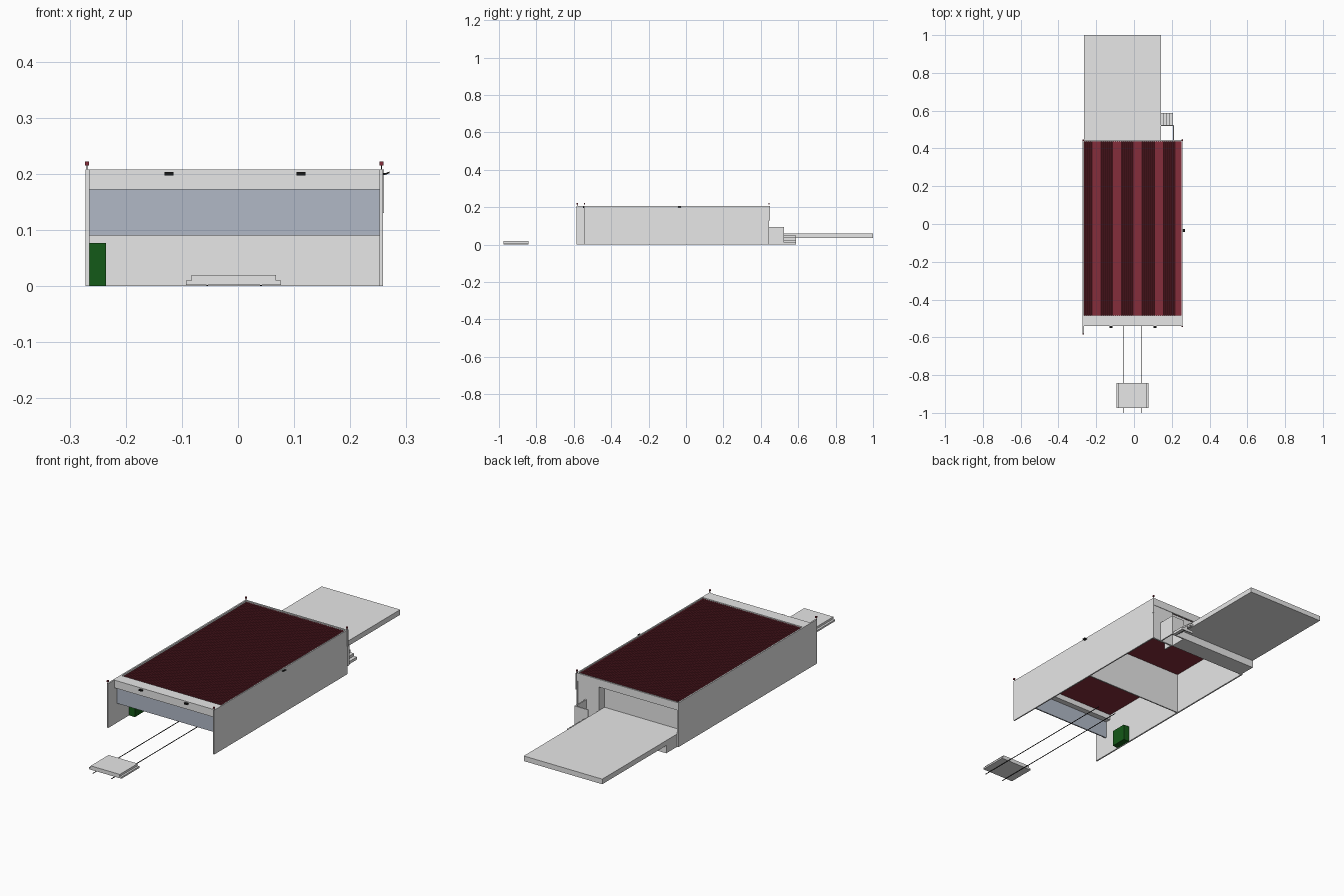
import bpy, bmesh

if "Cube" in bpy.data.objects:
    bpy.data.objects.remove(bpy.data.objects["Cube"])


def material(name, rgb):
    m = bpy.data.materials.new(name)
    m.diffuse_color = (*rgb, 1.0)
    m.use_nodes = True
    m.node_tree.nodes["Principled BSDF"].inputs["Base Color"].default_value = m.diffuse_color
    return m


GREY = material("wall grey", (0.8, 0.8, 0.8))
RED = material("roof red", (0.235, 0.027, 0.043))
BLUE = material("door blue grey", (0.44, 0.485, 0.565))
GREEN = material("locker green", (0.007, 0.10, 0.009))
BLACK = material("fitting black", (0.01, 0.01, 0.01))


def mesh_object(name, bm, mat):
    bmesh.ops.recalc_face_normals(bm, faces=bm.faces)
    me = bpy.data.meshes.new(name)
    bm.to_mesh(me)
    bm.free()
    me.materials.append(mat)
    ob = bpy.data.objects.new(name, me)
    bpy.context.collection.objects.link(ob)
    return ob


def box(name, x, y, z, mat=GREY):
    """Box from (min, max) ranges on each axis."""
    bm = bmesh.new()
    bmesh.ops.create_cube(bm, size=1)
    for v in bm.verts:
        for i, (lo, hi) in enumerate((x, y, z)):
            v.co[i] = hi if v.co[i] > 0 else lo
    return mesh_object(name, bm, mat)


def extrude_y(name, profile, y0, y1, mat):
    """Closed x-z profile stretched along y."""
    bm = bmesh.new()
    face = bm.faces.new([bm.verts.new((px, y0, pz)) for px, pz in profile])
    new = bmesh.ops.extrude_face_region(bm, geom=[face])["geom"]
    for v in new:
        if isinstance(v, bmesh.types.BMVert):
            v.co.y = y1
    return mesh_object(name, bm, mat)


# Side walls and middle partition
box("left_wall", (-0.272, -0.265), (-0.585, 0.445), (0, 0.208))
box("right_wall", (0.252, 0.258), (-0.545, 0.445), (0, 0.208))
box("partition_wall", (-0.265, 0.252), (-0.014, -0.008), (0, 0.198))

# Front header and half-raised door
box("front_header", (-0.265, 0.252), (-0.54, -0.485), (0.172, 0.208))
box("raised_door", (-0.265, 0.252), (-0.518, -0.512), (0.09, 0.172), BLUE)

# Rear wall with a wide recessed opening
box("rear_wall", (0.143, 0.252), (0.435, 0.443), (0, 0.172))
box("rear_header", (-0.265, 0.252), (0.437, 0.445), (0.172, 0.208))
box("rear_opening_jamb", (0.143, 0.149), (0.395, 0.435), (0, 0.198))
box("rear_recess_wall", (-0.265, 0.143), (0.395, 0.401), (0.05, 0.198))

# Corrugated roof sheet
ribs, x0, x1 = 50, -0.265, 0.252
pitch = (x1 - x0) / ribs
top = []
for i in range(ribs):
    a = x0 + i * pitch
    top += [(a, 0.2), (a + pitch * 0.35, 0.2), (a + pitch * 0.5, 0.204), (a + pitch * 0.85, 0.204)]
top.append((x1, 0.2))
extrude_y("corrugated_roof", top + [(x1, 0.198), (x0, 0.198)], -0.485, 0.437, RED)

# Rear platform on its low base
box("platform_base", (-0.265, 0.143), (0.44, 0.525), (0, 0.036))
box("rear_platform", (-0.265, 0.143), (0.401, 1.0), (0.036, 0.06))

# Landing screen walls beside the platform
box("landing_side_wall", (0.207, 0.213), (0.443, 0.525), (0, 0.095))
box("landing_end_wall", (0.143, 0.207), (0.519, 0.525), (0, 0.095))

# Side stairs climbing to the platform
for i in range(4):
    a = 0.143 + i * 0.016
    z = 0.05 - i * 0.0125
    box(f"stair_step_{i + 1}", (a, a + 0.016), (0.525, 0.587), (z - 0.0125, z))
box("stair_side", (0.143, 0.207), (0.583, 0.587), (0, 0.0125))

# Rails and the stepped trolley
for side, x in (("left", -0.055), ("right", 0.041)):
    box(f"{side}_rail", (x - 0.0015, x + 0.0015), (-1.0, -0.2), (0, 0.002), BLACK)
extrude_y("trolley", [(-0.093, 0.002), (0.077, 0.002), (0.077, 0.01), (0.068, 0.01),
                      (0.068, 0.02), (-0.083, 0.02), (-0.083, 0.01), (-0.093, 0.01)],
          -0.975, -0.842, GREY)

# Locker inside the front bay
box("locker", (-0.265, -0.235), (-0.43, -0.352), (0, 0.077), GREEN)

# Floodlights on the header and the right wall
for i, x in enumerate((-0.123, 0.112)):
    box(f"front_floodlight_{i + 1}", (x - 0.008, x + 0.008), (-0.55, -0.54), (0.197, 0.203), BLACK)
side_lamp = extrude_y("side_floodlight", [(0.258, 0.198), (0.262, 0.198), (0.27, 0.201),
                                          (0.27, 0.204), (0.262, 0.201), (0.258, 0.201)],
                      -0.042, -0.026, BLACK)

# Red corner beacons on short stalks
for i, (x, y) in enumerate(((-0.269, -0.582), (0.256, -0.543), (-0.269, 0.444), (0.256, 0.444))):
    box(f"beacon_stalk_{i + 1}", (x - 0.001, x + 0.001), (y - 0.001, y + 0.001), (0.206, 0.215), BLACK)
    box(f"beacon_head_{i + 1}", (x - 0.0035, x + 0.0035), (y - 0.0035, y + 0.0035), (0.215, 0.222), RED)

# Downpipe at the rear right corner
box("downpipe", (0.257, 0.26), (0.442, 0.449), (0.13, 0.208))
